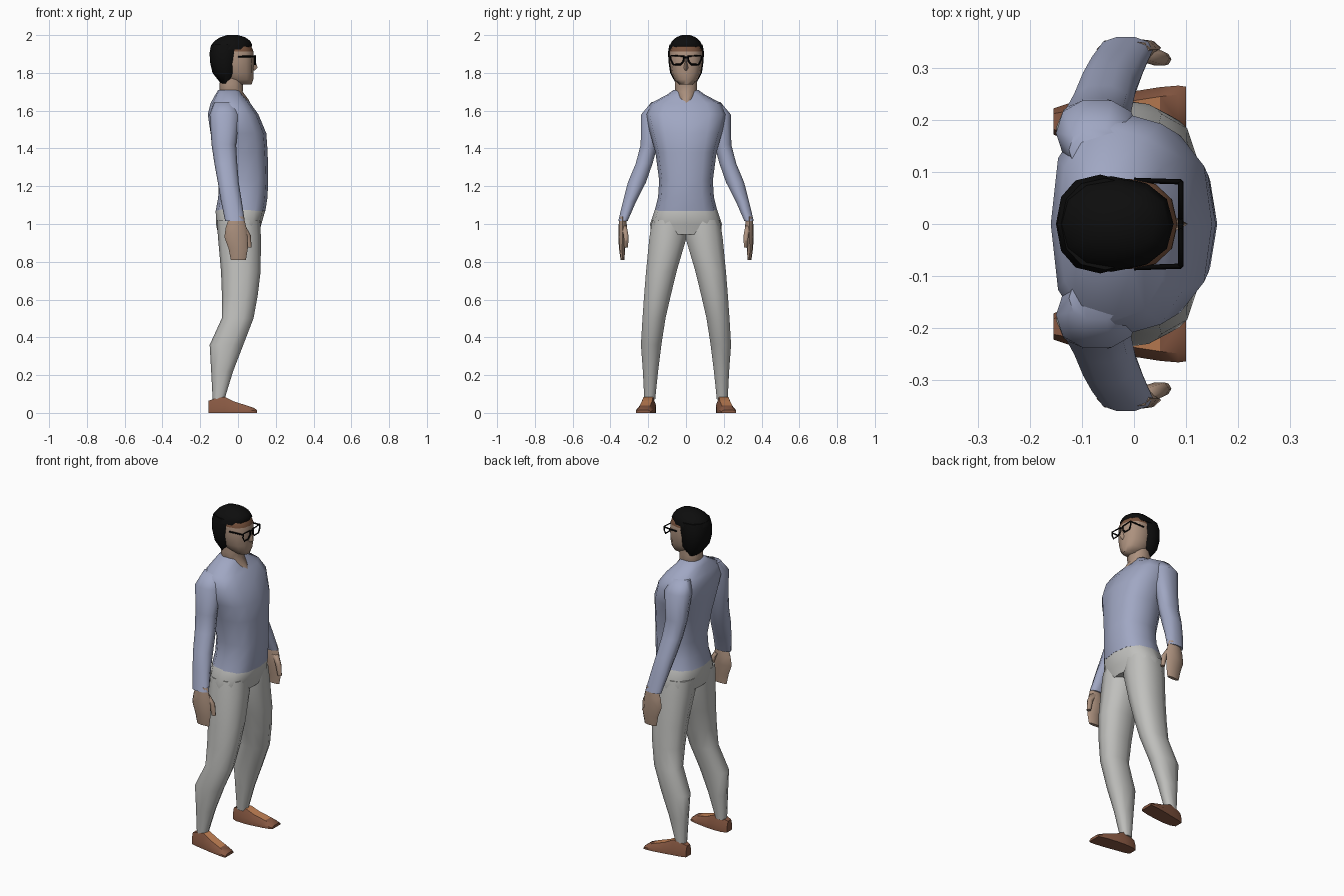
import bpy, bmesh, math
from mathutils import Vector

if "Cube" in bpy.data.objects:
    bpy.data.objects.remove(bpy.data.objects["Cube"])


def material(name, rgb):
    m = bpy.data.materials.new(name)
    lin = [((c / 255 + 0.055) / 1.055) ** 2.4 if c > 10 else c / 255 / 12.92 for c in rgb]
    m.diffuse_color = (*lin, 1)
    m.use_nodes = True
    m.node_tree.nodes["Principled BSDF"].inputs["Base Color"].default_value = m.diffuse_color
    return m


SKIN = material("skin", (172, 145, 126))
BROWN = material("hairline_brown", (122, 84, 62))
HAIR = material("black_hair", (13, 13, 13))
FRAME = material("black_frame", (4, 4, 4))
SHIRT = material("blue_shirt", (160, 167, 195))
PANTS = material("grey_pants", (192, 192, 189))
SHOE = material("dark_leather", (135, 88, 66))
TONGUE = material("light_leather", (196, 130, 86))


def loft(name, sections, mats, rule=None, angle=60):
    """Skin a list of equal-length point rings; rule(face) picks the material."""
    bm = bmesh.new()
    rings = [[bm.verts.new(p) for p in s] for s in sections]
    n = len(rings[0])
    for a, b in zip(rings, rings[1:]):
        for i in range(n):
            j = (i + 1) % n
            bm.faces.new((a[i], a[j], b[j], b[i]))
    bm.faces.new(rings[0])
    bm.faces.new(rings[-1])
    bmesh.ops.recalc_face_normals(bm, faces=bm.faces)
    for f in bm.faces:
        f.material_index = rule(f) if rule else 0
    me = bpy.data.meshes.new(name)
    bm.to_mesh(me)
    bm.free()
    for m in mats:
        me.materials.append(m)
    ob = bpy.data.objects.new(name, me)
    bpy.context.collection.objects.link(ob)
    bpy.ops.object.select_all(action='DESELECT')
    ob.select_set(True)
    bpy.context.view_layer.objects.active = ob
    bpy.ops.object.shade_smooth_by_angle(angle=math.radians(angle))
    return ob


def ring(z, x0, x1, y0, y1, n=10, e=2.3):
    """Rounded horizontal cross-section filling the given box."""
    pts = []
    for i in range(n):
        t = 2 * math.pi * i / n
        c, s = math.cos(t), math.sin(t)
        c = math.copysign(abs(c) ** (2 / e), c)
        s = math.copysign(abs(s) ** (2 / e), s)
        pts.append(((x0 + x1) / 2 + c * (x1 - x0) / 2, (y0 + y1) / 2 + s * (y1 - y0) / 2, z))
    return pts


def body(name, rows, mats, n=12, e=2.3, **kw):
    """Centred part: rows of (z, back x, front x, half width)."""
    return loft(name, [ring(z, a, b, -w, w, n, e) for z, a, b, w in rows], mats, **kw)


def pair(name, sections, mats, **kw):
    """Left and right copies mirrored across y = 0."""
    for side, s in (("left", 1), ("right", -1)):
        loft(f"{side}_{name}", [[(x, s * y, z) for x, y, z in r] for r in sections], mats, **kw)


# Shirt torso
body("shirt_torso", [
    (1.07, -.118, .145, .166), (1.14, -.105, .156, .148), (1.23, -.10, .160, .142),
    (1.38, -.125, .157, .162), (1.48, -.145, .150, .19), (1.58, -.160, .108, .215),
    (1.64, -.145, .065, .185), (1.685, -.12, .025, .10), (1.71, -.105, .01, .065)],
    [SHIRT], e=2.6)

# Neck with the open collar showing at the front
body("neck", [(1.63, -.07, .070, .022), (1.66, -.09, .055, .045), (1.70, -.098, .025, .062),
              (1.74, -.098, .028, .062), (1.80, -.09, .03, .06)], [SKIN], n=10)

# Sleeves, hands and thumbs
pair("sleeve", [ring(*r) for r in (
    (1.645, -.125, -.02, .10, .185), (1.58, -.150, .008, .11, .24), (1.42, -.140, -.010, .148, .242),
    (1.32, -.125, -.004, .175, .268), (1.22, -.107, .004, .210, .310), (1.12, -.09, .020, .262, .335),
    (1.015, -.068, .036, .308, .360))], [SHIRT])
pair("hand", [ring(*r, n=8) for r in (
    (1.04, -.045, .03, .318, .352), (.98, -.065, .045, .312, .358), (.93, -.072, .05, .314, .358),
    (.87, -.05, .052, .322, .355), (.81, -.038, .042, .326, .346))], [SKIN])
pair("thumb", [ring(*r, n=6) for r in (
    (.99, .0, .04, .312, .345), (.94, .03, .068, .303, .332), (.875, .046, .072, .305, .328))], [SKIN])

# Trousers: hips and legs
body("trouser_hips", [
    (1.09, -.112, .135, .158), (1.07, -.118, .144, .167), (1.00, -.117, .124, .19), (.945, -.105, .110, .185)],
    [PANTS], e=2.6)
pair("trouser_leg", [ring(*r) for r in (
    (1.02, -.112, .118, -.01, .183), (.93, -.106, .121, -.008, .198), (.75, -.090, .120, .046, .215),
    (.62, -.085, .104, .078, .225), (.50, -.086, .082, .106, .233), (.36, -.150, .028, .128, .241),
    (.22, -.142, -.026, .146, .230), (.07, -.134, -.072, .162, .222))], [PANTS])


# Shoes, with a lighter tongue on top
def shoe_section(x, y0, y1, top):
    m, w = (y0 + y1) / 2, (y1 - y0) / 2
    return [(x, y0, 0), (x, y1, 0), (x, y1, top * .45), (x, m + w * .6, top), (x, m - w * .6, top),
            (x, y0, top * .45)]


pair("shoe", [shoe_section(*s) for s in (
    (-.155, .172, .222, .065), (-.125, .16, .232, .075), (-.07, .158, .242, .085), (-.02, .162, .252, .06),
    (.05, .172, .263, .038), (.085, .18, .266, .026), (.1, .187, .264, .016))], [SHOE, TONGUE],
    rule=lambda f: int(f.normal.z > .6 and -.1 < f.calc_center_median().x < .03), angle=40)

# Head, darker along the hairline
body("head", [
    (1.738, -.03, .072, .035), (1.765, -.07, .081, .062), (1.80, -.09, .083, .078), (1.85, -.10, .084, .086),
    (1.912, -.10, .083, .087), (1.95, -.10, .066, .078), (1.975, -.08, .04, .05)],
    [SKIN, BROWN], rule=lambda f: int(f.calc_center_median().z > 1.915))
loft("nose", [[(.07, -.008, 1.875), (.07, .008, 1.875), (.088, 0, 1.875)],
              [(.07, -.018, 1.825), (.07, .018, 1.825), (.104, 0, 1.828)],
              [(.07, -.012, 1.812), (.07, .012, 1.812), (.088, 0, 1.812)]], [SKIN])

# Hair: back and sides, then the crown reaching over the forehead
body("back_hair", [
    (1.745, -.092, -.04, .055), (1.80, -.135, .002, .084), (1.86, -.149, .006, .093),
    (1.91, -.150, .02, .095), (1.95, -.14, .03, .088)], [HAIR])
body("crown_hair", [
    (1.925, -.148, .060, .092), (1.945, -.143, .076, .087), (1.968, -.125, .066, .074),
    (1.988, -.095, .04, .052), (2.0, -.06, .0, .022)], [HAIR])


# Glasses: two rims, a bridge and two temples
def wire(name, pts, cyclic=False, r=.005):
    cu = bpy.data.curves.new(name, 'CURVE')
    cu.dimensions = '3D'
    cu.bevel_depth, cu.bevel_resolution, cu.use_fill_caps = r, 0, True
    sp = cu.splines.new('POLY')
    sp.points.add(len(pts) - 1)
    for p, q in zip(sp.points, pts):
        p.co = (*q, 1)
    sp.use_cyclic_u = cyclic
    cu.materials.append(FRAME)
    ob = bpy.data.objects.new(name, cu)
    bpy.context.collection.objects.link(ob)
    bpy.ops.object.select_all(action='DESELECT')
    ob.select_set(True)
    bpy.context.view_layer.objects.active = ob
    bpy.ops.object.convert(target='MESH')


for side, s in (("left", 1), ("right", -1)):
    rim = [(.09, s * (.045 + y), 1.87 + z) for y, z in (
        (-.033, .018), (.034, .022), (.036, .0), (.022, -.026), (-.015, -.026), (-.032, -.008))]
    wire(side + "_glasses_rim", rim, True)
    wire(side + "_glasses_temple", [(.09, s * .081, 1.888), (.0, s * .084, 1.885)])
wire("glasses_bridge", [(.09, -.013, 1.882), (.09, .013, 1.882)])
